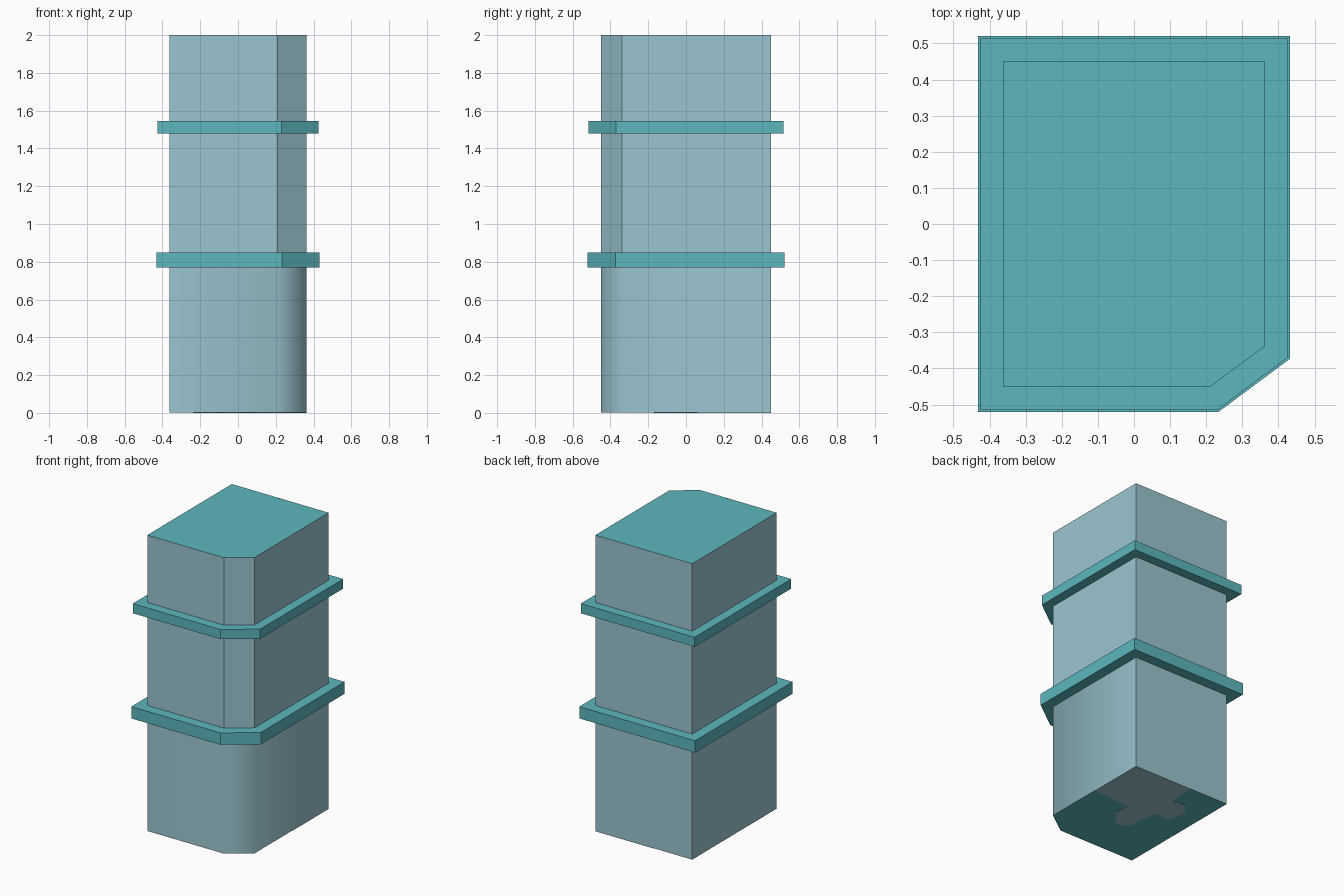
import bpy, bmesh, math

if "Cube" in bpy.data.objects:
    bpy.data.objects.remove(bpy.data.objects["Cube"])


def material(name, rgb):
    m = bpy.data.materials.new(name)
    m.diffuse_color = (*rgb, 1)
    m.use_nodes = True
    m.node_tree.nodes["Principled BSDF"].inputs["Base Color"].default_value = m.diffuse_color
    return m


BLUE = material("pale blue grey", (0.33, 0.56, 0.63))
TEAL = material("teal", (0.107, 0.475, 0.515))


def prism(name, outline, z0, z1, side, cap):
    """Vertical prism: sides in one colour, top and bottom in another."""
    bm = bmesh.new()
    low = [bm.verts.new((x, y, z0)) for x, y in outline]
    high = [bm.verts.new((x, y, z1)) for x, y in outline]
    bm.faces.new(low[::-1])
    bm.faces.new(high)
    for i in range(len(low)):
        j = (i + 1) % len(low)
        bm.faces.new((low[i], low[j], high[j], high[i]))
    bmesh.ops.recalc_face_normals(bm, faces=bm.faces)
    for f in bm.faces:
        f.material_index = 1 if abs(f.normal.z) > 0.5 else 0
    me = bpy.data.meshes.new(name)
    me.materials.append(side)
    me.materials.append(cap)
    bm.to_mesh(me)
    bm.free()
    ob = bpy.data.objects.new(name, me)
    bpy.context.collection.objects.link(ob)
    return ob


def clipped(x, y, cx, cy):
    """Rectangle with the front right corner cut off."""
    return [(-x, -y), (cx, -y), (x, cy), (x, y), (-x, y)]


BODY = clipped(0.362, 0.451, 0.21, -0.339)

# Column: smooth-shaded lower storey, crisp upper storeys
lower = prism("lower_column", BODY, 0.002, 0.81, BLUE, TEAL)
prism("upper_column", BODY, 0.81, 2.0, BLUE, TEAL)
bpy.context.view_layer.objects.active = lower
lower.select_set(True)
bpy.ops.object.shade_smooth_by_angle(angle=math.radians(60))

# Projecting bands
prism("lower_band", clipped(0.432, 0.521, 0.233, -0.373), 0.77, 0.85, TEAL, TEAL)
prism("upper_band", clipped(0.425, 0.515, 0.231, -0.37), 1.48, 1.545, TEAL, TEAL)

# Pale patch on the underside, measured from the back right corner
patch = [(0, 0), (.43, 0), (.45, .18), (.54, .17), (.6, .25), (.57, .38),
         (.47, .37), (.45, .46), (.44, .58), (.39, .62), (.33, .6),
         (.27, .51), (.28, .41), (0, .39)]
prism("underside_patch", [(0.362 - u, 0.451 - v) for u, v in patch],
      0.0, 0.002, BLUE, BLUE)
